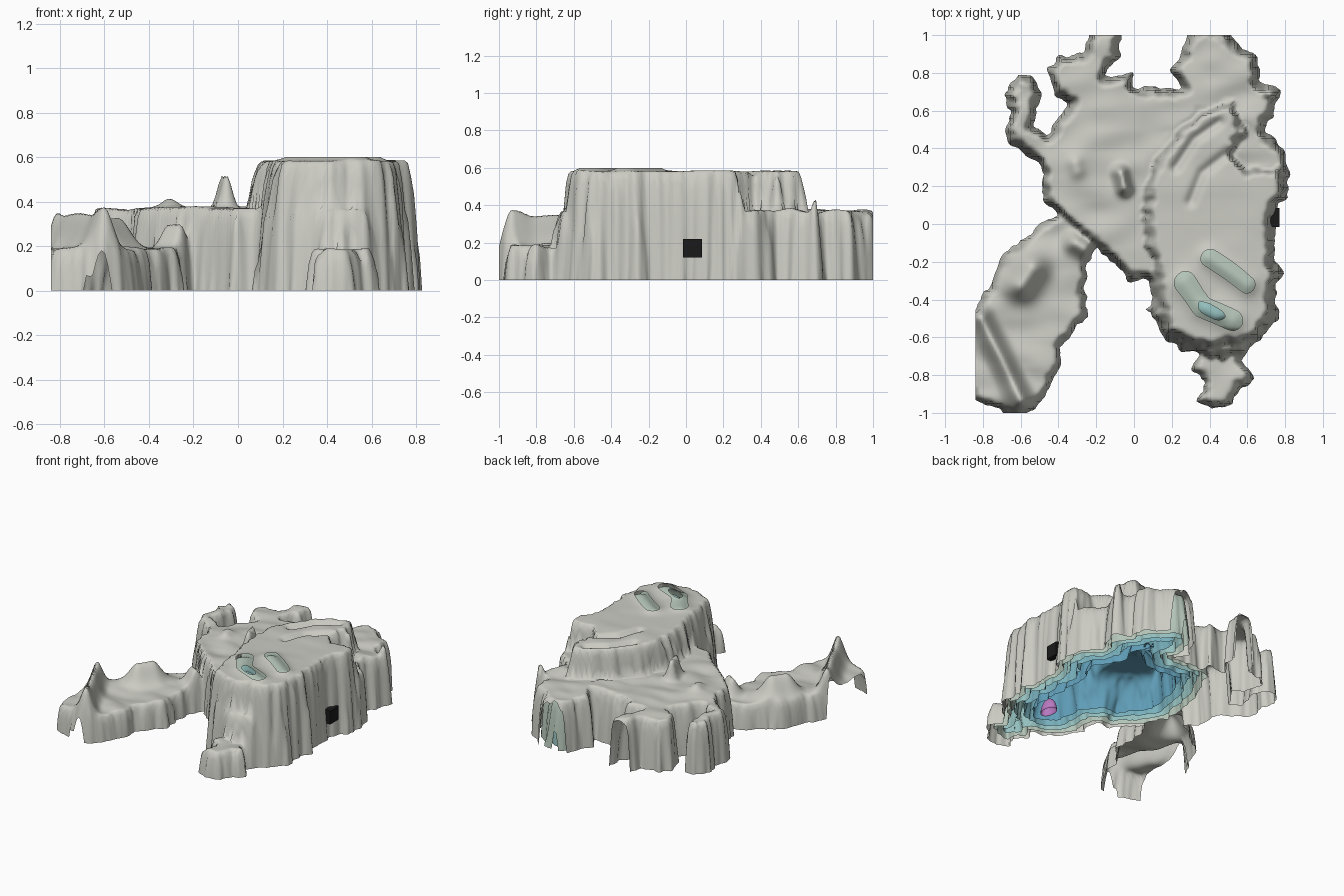
import bpy, bmesh, math
from mathutils import Vector, noise

if "Cube" in bpy.data.objects:
    bpy.data.objects.remove(bpy.data.objects["Cube"])

STEP = 0.0135

# Plan outlines (x, y), running clockwise
BACK = [(-.42, .05), (-.49, .16), (-.5, .32), (-.65, .42), (-.69, .5), (-.65, .6), (-.69, .69), (-.61, .79),
        (-.54, .78), (-.49, .69), (-.53, .53), (-.46, .47), (-.34, .64), (-.42, .69), (-.45, .82), (-.4, .89),
        (-.27, .9), (-.24, 1.04), (-.06, 1.04), (-.08, .9), (-.15, .79), (-.01, .79), (0, .73), (.25, .71),
        (.2, .82), (.26, .93), (.29, 1.04), (.46, 1.04), (.55, .94), (.65, .89), (.66, .76), (.78, .7),
        (.7, .5), (.8, .38), (.82, .24), (.81, .14), (.74, .08), (.73, .02), (.75, -.05), (.74, -.16),
        (.78, -.26), (.74, -.34), (.76, -.5), (.7, -.57)]
TOE = [(.6, -.64), (.58, -.72), (.64, -.82), (.56, -.86), (.51, -.95), (.41, -.98), (.33, -.93),
       (.38, -.84), (.3, -.77), (.34, -.68)]
FRONT = [(.24, -.67), (.14, -.58), (.08, -.45), (.11, -.34), (.07, -.3), (-.02, -.31), (-.1, -.21), (-.2, -.12)]
ARM = [(-.26, -.26), (-.25, -.48), (-.37, -.63), (-.42, -.82), (-.47, -.92), (-.54, -.98), (-.6, -1.015),
       (-.68, -1.015), (-.71, -.97), (-.83, -.95), (-.88, -.87), (-.88, -.48), (-.77, -.34), (-.69, -.16), (-.53, -.03)]
MESA = [(.1, -.42), (.16, -.6), (.35, -.665), (.6, -.645), (.74, -.53), (.75, -.3), (.74, -.1), (.73, .03),
        (.77, .1), (.81, .16), (.82, .25), (.77, .31), (.6, .31), (.54, .37), (.6, .49), (.53, .66), (.38, .63),
        (.2, .5), (.06, .31), (.02, .1), (.04, -.1), (.08, -.25)]
CORE = [(0, -.62), (.3, -.8), (.4, -.92), (.58, -.88), (.7, -.65), (.82, -.55), (.82, .4), (.64, .85), (.45, 1.1),
        (.26, 1.1), (.22, .74), (-.1, .72), (-.25, .4), (-.3, .05), (-.1, -.28), (.05, -.4)]

# Local ridges, spikes and furrows: path, height change, width
BUMPS = [([(-.81, -.5), (-.7, -.72), (-.6, -.93)], .165, .05),
         ([(-.64, -.92), (-.61, -.95)], .02, .06),
         ([(-.6, -.32), (-.54, -.24)], .14, .08),
         ([(-.31, -.1), (-.26, -.13)], .11, .05),
         ([(-.05, .19), (-.07, .27)], .15, .033),
         ([(.71, .7), (.74, .695)], .15, .022),
         ([(-.3, .28), (-.31, .32)], .03, .04),
         ([(.3, .12), (.36, .27), (.5, .38)], -.025, .025),
         ([(.22, .3), (.32, .45), (.45, .54)], -.03, .025)]
VENTS = [([(.27, -.31), (.36, -.44), (.52, -.51)], .034, .065),
         ([(.4, -.18), (.49, -.24), (.6, -.32)], .034, .055)]
VENT_HEART = ([(.39, -.45), (.43, -.48)], .016, .05)


def path_dist(x, y, pts, closed=False):
    """Distance to a polyline; signed (positive inside) when closed."""
    best, inside = 1e9, False
    n = len(pts)
    for i in range(n if closed else n - 1):
        ax, ay = pts[i]
        bx, by = pts[(i + 1) % n]
        dx, dy = bx - ax, by - ay
        t = max(0, min(1, ((x - ax) * dx + (y - ay) * dy) / (dx * dx + dy * dy)))
        best = min(best, (ax + t * dx - x) ** 2 + (ay + t * dy - y) ** 2)
        if closed and (ay > y) != (by > y) and x < ax + (y - ay) * dx / dy:
            inside = not inside
    d = math.sqrt(best)
    return -d if closed and not inside else d


def bump(x, y, spec):
    pts, amount, width = spec
    return amount * math.exp(-(path_dist(x, y, pts) / width) ** 2)


def wall(d, w, h):
    """Steep cliff profile with a rounded brow."""
    if d < 0:
        return 3 * h * d / w
    return h * (1 - (1 - min(d / w, 1)) ** 3)


# Sample the distance fields once, with vertical flutes from plan noise
NX, NY = int(1.8 / STEP), int(2.12 / STEP)
samples = []
full = BACK + TOE + FRONT + ARM
middle = BACK + [(.59, -.68), (.48, -.72), (.37, -.71)] + FRONT
for j in range(NY + 1):
    for i in range(NX + 1):
        x, y = -.91 + i * STEP, -1.06 + j * STEP
        flute = .024 * noise.noise(Vector((x * 11, y * 13, 3))) + .012 * noise.noise(Vector((x * 25, y * 30, 7)))
        sds = [path_dist(x, y, p, True) + flute for p in (full, middle, MESA, CORE)]
        relief = rise = heart = 0
        if sds[0] > 0:
            relief = sum(bump(x, y, b) for b in BUMPS) * min(1, sds[0] / .03)
            relief += .02 * noise.noise(Vector((x * 5, y * 8, 1))) * (.3 if sds[2] > 0 else 1)
            rise = sum(bump(x, y, b) for b in VENTS)
            heart = bump(x, y, VENT_HEART)
        samples.append((x, y, sds, relief, rise, heart))


def material(name, rgb):
    m = bpy.data.materials.new(name)
    m.diffuse_color = (*rgb, 1)
    m.use_nodes = True
    m.node_tree.nodes["Principled BSDF"].inputs["Base Color"].default_value = m.diffuse_color
    return m


def shell(name, mat, inset, drop, limit=False, soft=0):
    """Open height-field shell, trimmed by the model's bounding planes."""
    bm = bmesh.new()
    verts, heights = [], []
    for x, y, (a, b, c, core), relief, rise, heart in samples:
        west = .04 * max(0, min(1, (.4 - x) / .3))
        z = max(wall(a - inset, .05, .185 - drop * .4), wall(b - inset, .06 + soft, .37 - drop * .7),
                wall(c - inset, .06 + west + soft, .583 - drop))
        if z > 0:
            z += min(1, z / .1) * (relief * (.4 if limit else 1) + rise)
            if limit:
                z += heart
        if limit:
            z = min(z, wall(core - inset, .12, .64))
        z = max(z, -.6)
        heights.append(z)
        verts.append(bm.verts.new((x, y, z)))
    for j in range(NY):
        for i in range(NX):
            k = j * (NX + 1) + i
            q = (k, k + 1, k + NX + 2, k + NX + 1)
            if max(heights[n] for n in q) > 0:
                bm.faces.new([verts[n] for n in q])
    for co, no in (((0, 0, 0), (0, 0, -1)), ((0, 0, .6), (0, 0, 1)), ((0, 1, 0), (0, 1, 0)),
                   ((0, -1, 0), (0, -1, 0)), ((-.84, 0, 0), (-1, 0, 0)), ((.835, 0, 0), (1, 0, 0))):
        bmesh.ops.bisect_plane(bm, geom=bm.verts[:] + bm.edges[:] + bm.faces[:], dist=1e-5,
                               plane_co=co, plane_no=no, clear_outer=True)
    bmesh.ops.delete(bm, geom=[v for v in bm.verts if not v.link_faces], context='VERTS')
    for f in bm.faces:
        f.smooth = True
    me = bpy.data.meshes.new(name)
    bm.to_mesh(me)
    bm.free()
    me.materials.append(mat)
    ob = bpy.data.objects.new(name, me)
    bpy.context.collection.objects.link(ob)


# Outer rock and the nested coloured shells inside it
shell("outer_shell", material("stone", (.6, .6, .55)), 0, 0)
shell("pale_green_shell", material("pale_green", (.46, .56, .48)), .035, .022, True, .01)
shell("teal_shell", material("teal", (.3, .53, .52)), .085, .06, True, .04)
shell("blue_green_shell", material("blue_green", (.19, .44, .51)), .14, .12, True, .08)
shell("blue_shell", material("blue", (.12, .35, .49)), .2, .2, True, .12)

# Small purple heart under the front of the plateau
bm = bmesh.new()
bmesh.ops.create_uvsphere(bm, u_segments=24, v_segments=16, radius=1)
bmesh.ops.scale(bm, vec=(.045, .07, .1), verts=bm.verts)
bmesh.ops.translate(bm, vec=(.43, -.4, 0), verts=bm.verts)
bmesh.ops.bisect_plane(bm, geom=bm.verts[:] + bm.edges[:] + bm.faces[:], plane_co=(0, 0, 0),
                       plane_no=(0, 0, -1), clear_outer=True)
for f in bm.faces:
    f.smooth = True
me = bpy.data.meshes.new("purple_heart")
bm.to_mesh(me)
bm.free()
me.materials.append(material("purple", (.5, .2, .55)))
bpy.context.collection.objects.link(bpy.data.objects.new("purple_heart", me))

# Black marker cube in the right-hand cliff
bpy.ops.mesh.primitive_cube_add(size=.1, location=(.72, .035, .17))
cube = bpy.context.object
cube.name = "marker_cube"
cube.data.materials.append(material("black", (.01, .01, .01)))
